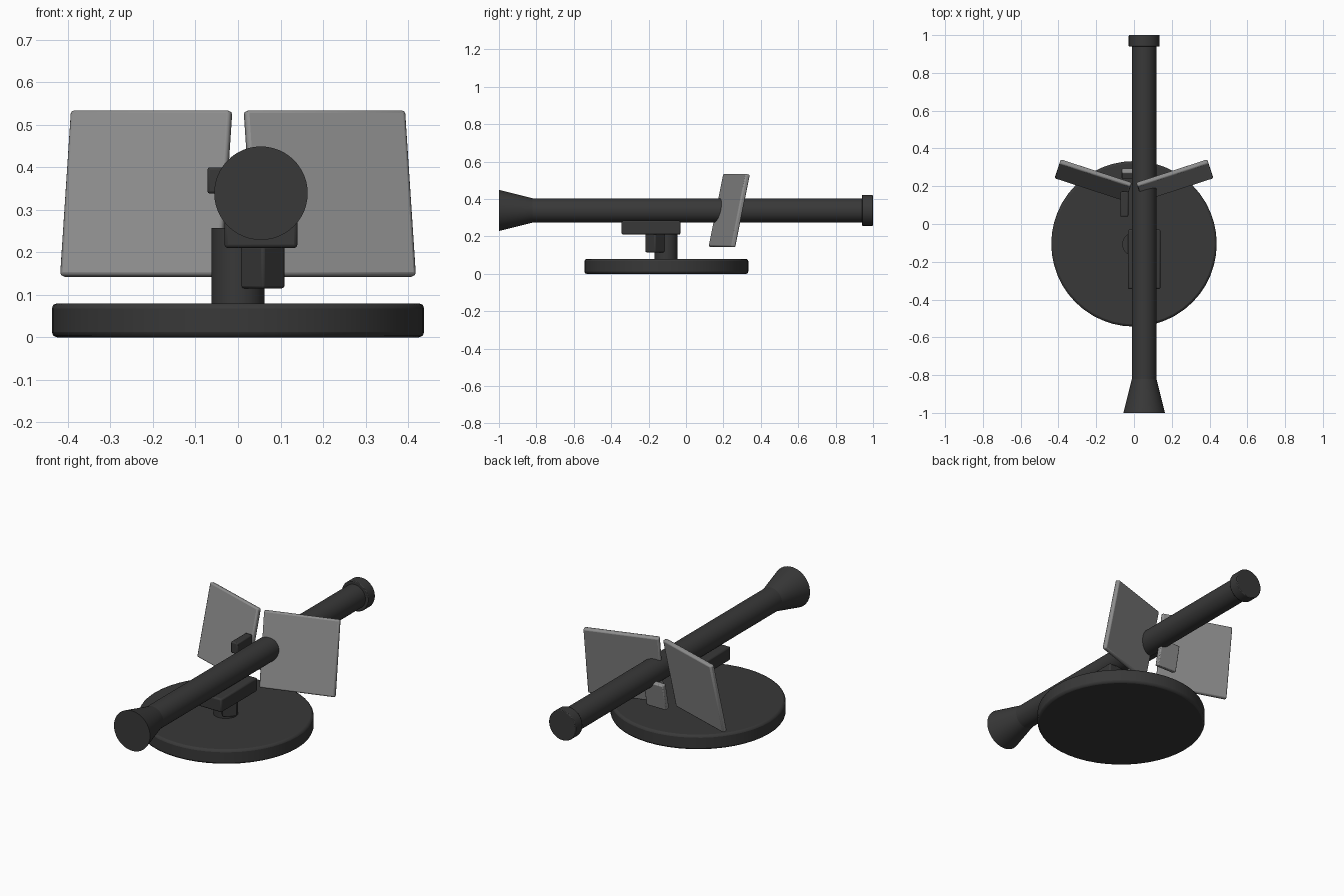
import bpy
from math import radians, pi
from mathutils import Matrix, Vector

cube = bpy.data.objects.get("Cube")
if cube:
    bpy.data.objects.remove(cube, do_unlink=True)


def make_material(name, value):
    mat = bpy.data.materials.new(name)
    mat.use_nodes = True
    color = (value, value, value, 1)
    mat.diffuse_color = color
    mat.node_tree.nodes["Principled BSDF"].inputs["Base Color"].default_value = color
    return mat


dark = make_material("dark gunmetal", 0.04)
grey = make_material("shield grey", 0.27)


def finish(name, mat, bevel):
    ob = bpy.context.object
    ob.name = name
    ob.data.materials.append(mat)
    if bevel:
        mod = ob.modifiers.new("Bevel", "BEVEL")
        mod.width = bevel
        mod.segments = 2
        mod.limit_method = "ANGLE"
    bpy.ops.object.shade_smooth_by_angle(angle=radians(35))
    return ob


def box(name, center, size, mat, bevel=0.006, lean=0, turn=0):
    bpy.ops.mesh.primitive_cube_add(size=1)
    ob = bpy.context.object
    ob.data.transform(Matrix.Diagonal(Vector(size)).to_4x4())
    ob.location = center
    ob.rotation_euler = (radians(lean), 0, radians(turn))
    return finish(name, mat, bevel)


def drum(name, center, r1, r2, depth, mat, bevel=0, along_y=False):
    # r1 is the low (or front) radius, r2 the high (or rear) radius
    bpy.ops.mesh.primitive_cone_add(vertices=48, radius1=r1, radius2=r2, depth=depth,
                                    location=center,
                                    rotation=(-pi / 2 if along_y else 0, 0, 0))
    return finish(name, mat, bevel)


# Round stand, pivot post and clamp
drum("base_disc", (0, -0.105, 0.04), 0.438, 0.438, 0.08, dark, 0.012)
drum("pivot_post", (0, -0.107, 0.165), 0.062, 0.062, 0.185, dark)
box("post_clamp", (0.05, -0.157, 0.165), (0.075, 0.1, 0.1), dark, lean=0, turn=45)
box("barrel_cradle", (0.054, -0.187, 0.247), (0.172, 0.315, 0.074), dark, 0.008)

# Launch tube with flared front and rear collar
AX, AZ = 0.054, 0.339
drum("barrel", (AX, 0.06, AZ), 0.065, 0.065, 1.78, dark, along_y=True)
drum("front_flare", (AX, -0.91, AZ), 0.11, 0.065, 0.18, dark, along_y=True)
drum("rear_collar", (AX, 0.97, AZ), 0.082, 0.082, 0.06, dark, 0.004, along_y=True)

# Sight beside the tube
box("sight", (-0.051, 0.105, 0.369), (0.042, 0.132, 0.062), dark)

# Angled shield plates, leaning back
for side, label in ((1, "left"), (-1, "right")):
    box(label + "_shield", (side * 0.216, 0.231, 0.338), (0.396, 0.026, 0.398),
        grey, 0.008, lean=-12, turn=side * 18)

# Small plate behind the shields
box("rear_plate", (-0.005, 0.267, 0.247), (0.12, 0.028, 0.148), grey, 0.005, lean=-12)
